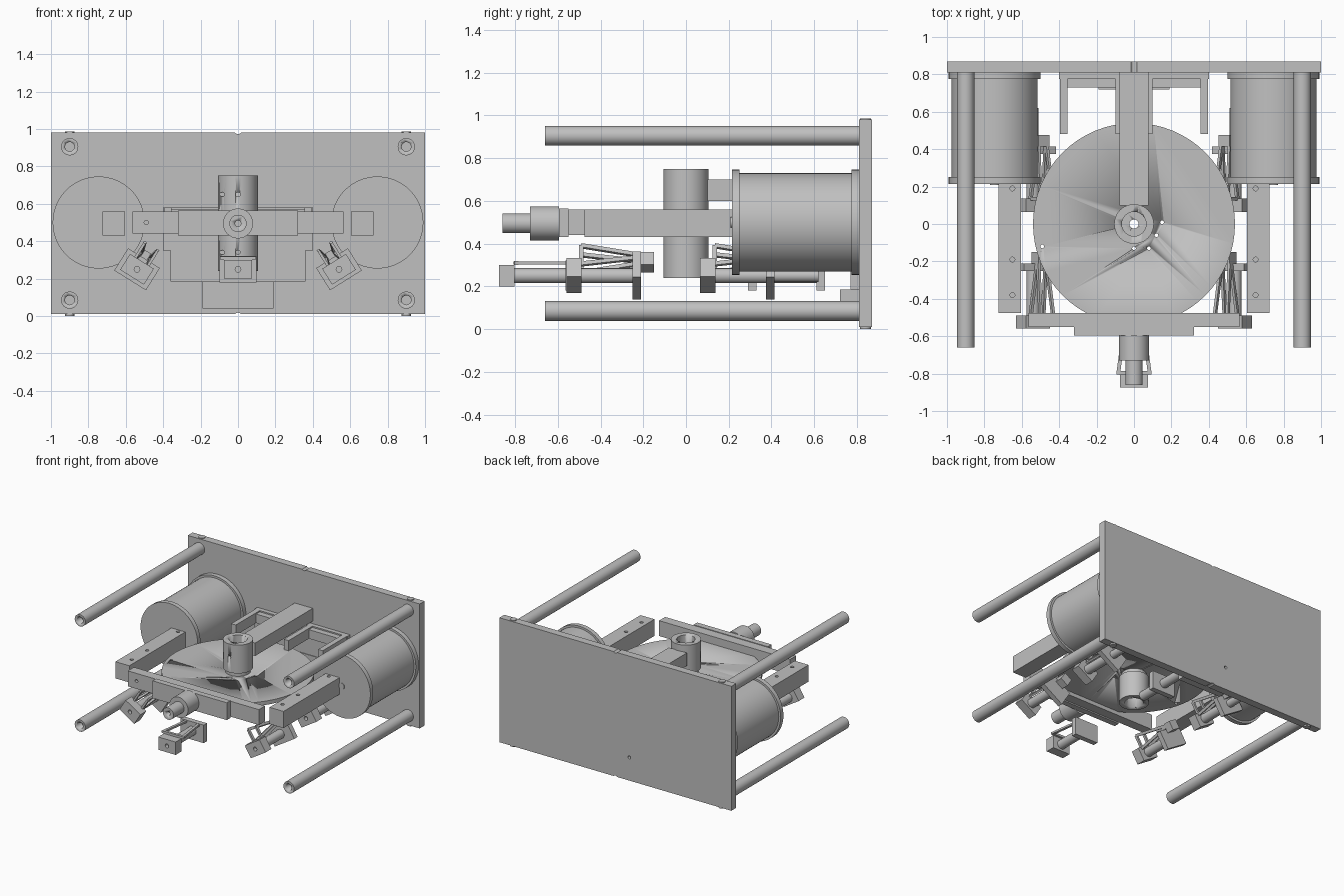
import bpy, math
from mathutils import Matrix, Vector

cube = bpy.data.objects.get("Cube")
if cube:
    bpy.data.objects.remove(cube)

grey = bpy.data.materials.new("machined grey")
grey.use_nodes = True
grey.diffuse_color = (0.53, 0.53, 0.53, 1)
grey.node_tree.nodes["Principled BSDF"].inputs["Base Color"].default_value = (0.53, 0.53, 0.53, 1)
UP, ALONG = Vector((0, 0, 1)), Vector((0, 1, 0))


def finish(name, smooth=False):
    ob = bpy.context.object
    ob.name = name
    ob.data.materials.append(grey)
    if smooth:
        bpy.ops.object.shade_smooth_by_angle(angle=math.radians(35))
    return ob


def box(name, x, y, z, frame=Matrix()):
    """Box given by its (min, max) on each axis."""
    bpy.ops.mesh.primitive_cube_add(size=1)
    ob = finish(name)
    centre = Vector([sum(r) / 2 for r in (x, y, z)])
    size = [r[1] - r[0] for r in (x, y, z)]
    ob.matrix_world = frame @ Matrix.Translation(centre) @ Matrix.Diagonal((*size, 1))
    return ob


def rod(name, a, b, radius, sides=48, frame=Matrix()):
    """Cylinder from point a to point b."""
    a, b = Vector(a), Vector(b)
    bpy.ops.mesh.primitive_cylinder_add(vertices=sides, radius=radius, depth=(b - a).length)
    ob = finish(name, sides > 8)
    turn = (b - a).to_track_quat('Z', 'Y').to_matrix().to_4x4()
    ob.matrix_world = frame @ Matrix.Translation((a + b) / 2) @ turn
    return ob


def strut(name, a, b, width, height, frame):
    """Thin rectangular bar between two points."""
    a, b = Vector(a), Vector(b)
    bpy.ops.mesh.primitive_cube_add(size=1)
    ob = finish(name)
    turn = (b - a).to_track_quat('Y', 'Z').to_matrix().to_4x4()
    ob.matrix_world = (frame @ Matrix.Translation((a + b) / 2) @ turn
                       @ Matrix.Diagonal((width, (b - a).length, height, 1)))


def drill(ob, a, b, radius, sides=24):
    """Cut a round hole."""
    cutter = rod(ob.name + "_cutter", a, b, radius, sides)
    cutter.hide_render = True
    cutter.hide_viewport = True
    cutter.display_type = 'WIRE'
    mod = ob.modifiers.new("hole", 'BOOLEAN')
    mod.object = cutter
    mod.solver = 'EXACT'


# Back plate
plate = box("back_plate", (-1, 1), (.81, .87), (.01, .98))
for z in (0, .99):
    drill(plate, (0, .8, z), (0, .9, z), .018)
drill(plate, (-.12, .75, .19), (-.12, .9, .19), .012)

for s, side in ((-1, "right"), (1, "left")):
    # Standoff tubes at the corners
    for z, level in ((.085, "lower"), (.905, "upper")):
        tube = rod(f"{side}_{level}_standoff", (s * .9, -.66, z), (s * .9, .81, z), .046)
        drill(tube, (s * .9, -.7, z), (s * .9, -.5, z), .025)
        edge = 0.006 if level == "lower" else .98
        rod(f"{side}_{level}_plate_screw", (s * .9, .84, edge - .006), (s * .9, .84, edge + .006), .025)

    # Large drums with flanges
    c = s * .745
    rod(f"{side}_drum", (c, .22, .5), (c, .81, .5), .23, 64)
    for y in (.215, .775):
        rod(f"{side}_drum_flange", (c, y, .5), (c, y + .035, .5), .246, 64)
    rod(f"{side}_drum_shaft", (c, .209, .5), (c, .22, .5), .024)

    # Side arms with drilled holes
    arm = box(f"{side}_arm", (s * .665 - .06, s * .665 + .06), (-.475, .22), (.43, .56))
    for y in (.19, -.19, -.38):
        drill(arm, (s * .65, y, .5), (s * .65, y, .6), .013)

    # Rear U frames
    box(f"{side}_frame_outer_rail", (s * .375 - .02, s * .375 + .02), (.48, .81), (.5, .58))
    box(f"{side}_frame_inner_rail", (s * .08 - .02, s * .08 + .02), (.48, .81), (.5, .58))

box("frame_back", (-.4, .4), (.775, .81), (.35, .58))
box("frame_ledge", (-.36, .36), (.73, .78), (.5, .57))
box("lower_bracket_wide", (-.36, .36), (.77, .81), (.185, .35))
box("lower_bracket_tongue", (-.19, .19), (.72, .81), (.04, .185))

# Central disc and hub
disc = rod("disc", (0, 0, .47), (0, 0, .5), .54, 64)
for x, y in ((.15, .01), (.12, -.06), (.08, -.13), (0, -.13), (-.49, -.12)):
    drill(disc, (x, y, .4), (x, y, .6), .01, 12)
drill(disc, (0, 0, .4), (0, 0, .6), .025)
upper = rod("hub_upper", (0, 0, .53), (0, 0, .75), .106)
lower = rod("hub_lower", (0, 0, .24), (0, 0, .44), .106)
collar = rod("hub_collar", (0, 0, .44), (0, 0, .53), .09)
drill(upper, (0, 0, .6), (0, 0, .8), .065)
drill(lower, (0, 0, .2), (0, 0, .36), .065)
for part in (upper, lower, collar):
    drill(part, (0, 0, .2), (0, 0, .8), .024)
for x in (-.085, 0):
    for part, z in ((upper, .65), (lower, .34)):
        drill(part, (x, -.2, z), (x, -.04, z), .012, 12)
box("top_bar", (-.078, .078), (.1, .81), (.6, .7))

# Front beam and spindle
beam = box("front_beam", (-.565, .565), (-.55, -.475), (.44, .56))
for x in (-.49, -.27):
    drill(beam, (x, -.6, .5), (x, -.5, .5), .012)
box("front_beam_block", (-.32, .32), (-.595, -.55), (.43, .565))
rod("spindle_collar", (0, -.73, .495), (0, -.595, .495), .08)
tip = rod("spindle_tip", (0, -.86, .495), (0, -.73, .495), .046)
drill(tip, (0, -.9, .495), (0, -.75, .495), .016)


def clamp(name, x, y, tilt, raised):
    """Small clamp: front block, rod, rear plate and open triangular side frames."""
    f = Matrix.Translation((x, y, .25)) @ Matrix.Rotation(math.radians(tilt), 4, 'Y')
    block = box(name + "_block", (-.075, .075), (0, .072), (-.05, .05), f)
    a, b = f @ Vector((0, -.02, 0)), f @ Vector((0, .03, 0))
    drill(block, a, b, .015)
    box(name + "_plate", (-.1, .1), (.31, .35), (-.07, .07), f)
    rod(name + "_rod", (0, .07, 0), (0, .34, 0), .035, 24, f)
    for s in (-1, 1):
        if raised:
            top, low, end = (s * .04, .07, .14), (s * .04, .07, .04), (s * .025, .38, .09)
            strut(name + "_upper_strut", top, end, .015, .02, f)
            strut(name + "_lower_strut", low, end, .015, .02, f)
            strut(name + "_post", top, low, .015, .02, f)
        else:
            strut(name + "_strut", (s * .085, .07, .06), (s * .05, .33, .06), .02, .015, f)
    if raised:
        box(name + "_strut_end", (-.035, .035), (.35, .41), (.04, .11), f)
    else:
        box(name + "_bridge", (-.09, .09), (.07, .09), (.05, .068), f)


# Clamps around the underside
clamp("front_clamp", 0, -.875, 0, False)
for s, side in ((-1, "right"), (1, "left")):
    clamp(f"{side}_front_clamp", s * .54, -.56, -s * 32, True)
    clamp(f"{side}_rear_clamp", s * .54, .065, -s * 32, True)
    f = Matrix.Translation((s * .54, 0, .25))
    rod(f"{side}_rear_clamp_tail", (0, .4, 0), (0, .62, 0), .03, 24, f)
rod("rear_centre_rod", (0, .1, .25), (0, .62, .25), .035, 24)
box("rear_centre_block", (-.075, .075), (.61, .65), (.18, .27))
box("rear_centre_plate", (-.1, .1), (.29, .33), (.18, .32))
